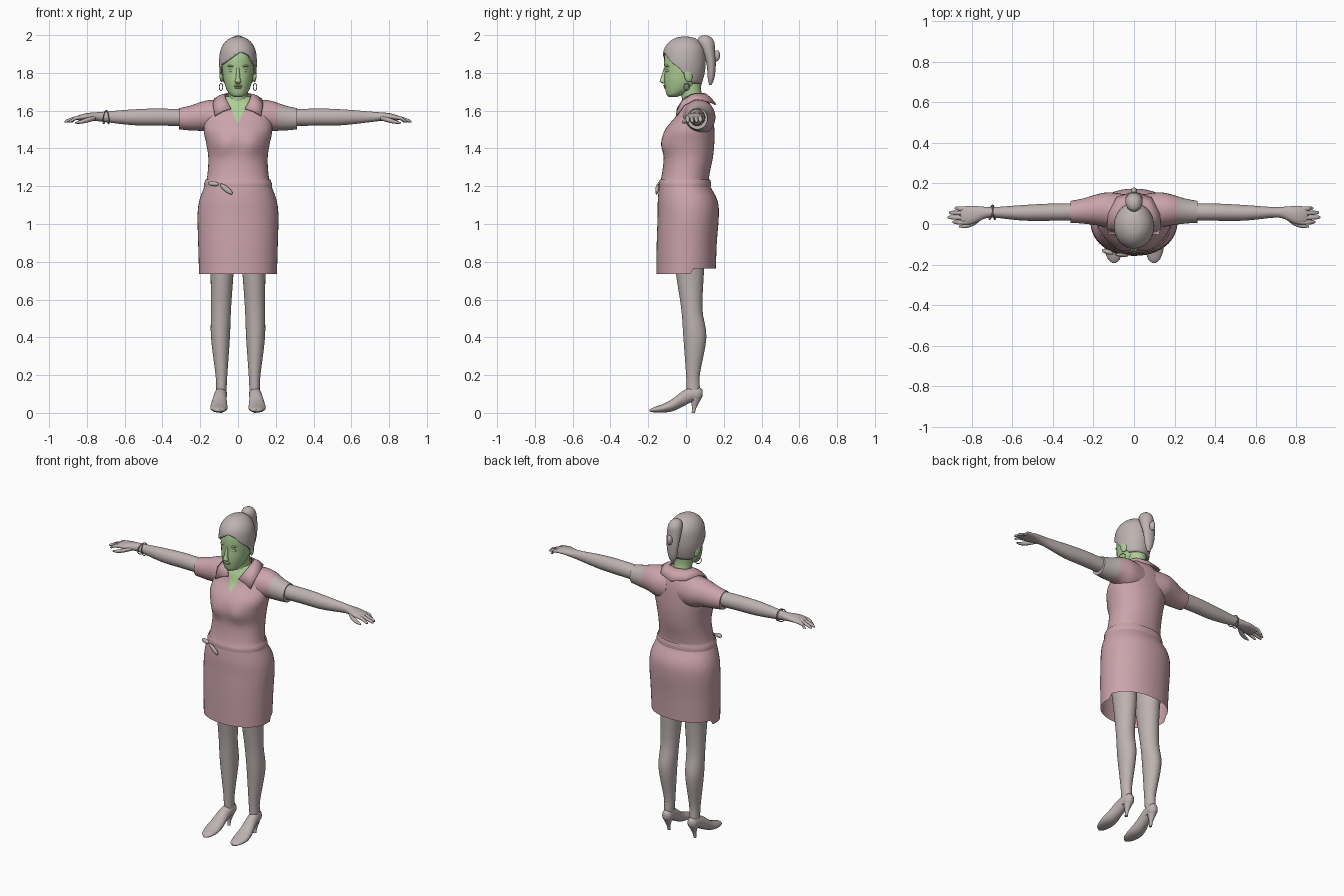
import bpy, bmesh, math
from mathutils import Vector, Matrix

if "Cube" in bpy.data.objects:
    bpy.data.objects.remove(bpy.data.objects["Cube"])


def material(name, rgb):
    m = bpy.data.materials.new(name)
    m.use_nodes = True
    m.diffuse_color = (*rgb, 1)
    bsdf = m.node_tree.nodes["Principled BSDF"]
    bsdf.inputs["Base Color"].default_value = (*rgb, 1)
    bsdf.inputs["Roughness"].default_value = 0.7
    return m


PINK = material("dusty_pink", (0.60, 0.37, 0.41))
GREY = material("warm_grey", (0.51, 0.45, 0.44))
GREEN = material("pale_green", (0.42, 0.62, 0.30))


def finish(name, bm, mats, mirror=False, angle=50):
    """Turn a bmesh into a smooth-shaded object."""
    bmesh.ops.recalc_face_normals(bm, faces=bm.faces)
    me = bpy.data.meshes.new(name)
    for f in bm.faces:
        f.smooth = True
    bm.to_mesh(me)
    bm.free()
    me.set_sharp_from_angle(angle=math.radians(angle))
    for m in mats:
        me.materials.append(m)
    ob = bpy.data.objects.new(name, me)
    bpy.context.collection.objects.link(ob)
    if mirror:
        ob.modifiers.new("mirror", "MIRROR").use_mirror_merge = False
    return ob


def smooth_path(rows, steps):
    """Catmull-Rom interpolation between the given sections."""
    out = []
    for i in range(len(rows) - 1):
        quad = [rows[max(0, min(len(rows) - 1, i + k))] for k in (-1, 0, 1, 2)]
        for s in range(steps):
            t = s / steps
            out.append([b + 0.5 * t * (c - a + t * (2*a - 5*b + 4*c - d + t * (3*(b - c) + d - a)))
                        for a, b, c, d in zip(*quad)])
    return out + [list(rows[-1])]


def loft(axis, rows, sides=28, steps=4, power=2.0, caps=(True, True)):
    """Skin elliptical sections (position, centre u, centre v, radius u, radius v)."""
    bm = bmesh.new()
    rings = []
    for p, cu, cv, ru, rv in smooth_path(rows, steps):
        ring = []
        for k in range(sides):
            a = math.tau * k / sides
            c, s = math.cos(a), math.sin(a)
            u = cu + ru * math.copysign(abs(c) ** (2 / power), c)
            v = cv + rv * math.copysign(abs(s) ** (2 / power), s)
            ring.append(bm.verts.new({"x": (p, u, v), "y": (u, p, v), "z": (u, v, p)}[axis]))
        rings.append(ring)
    for lo, hi in zip(rings, rings[1:]):
        for k in range(sides):
            n = (k + 1) % sides
            bm.faces.new((lo[k], lo[n], hi[n], hi[k]))
    for use, ring in zip(caps, (rings[0], rings[-1])):
        if use:
            bm.faces.new(ring)
    return bm


def blob(name, loc, size, mat, rot=(0, 0, 0), mirror=False):
    """Stretched sphere."""
    bm = bmesh.new()
    bmesh.ops.create_uvsphere(bm, u_segments=20, v_segments=12, radius=1)
    turn = Matrix.Rotation(rot[2], 4, "Z") @ Matrix.Rotation(rot[1], 4, "Y") @ Matrix.Rotation(rot[0], 4, "X")
    bm.transform(Matrix.Translation(loc) @ turn @ Matrix.Diagonal((*size, 1)))
    return finish(name, bm, [mat], mirror)


def hoop(name, loc, radius, wire, axis, mat, mirror=False):
    """Thin ring around an axis."""
    bm = bmesh.new()
    n, m = 24, 6
    turn = Vector((0, 0, 1)).rotation_difference(Vector(axis)).to_matrix()
    grid = []
    for i in range(n):
        a = math.tau * i / n
        row = []
        for j in range(m):
            b = math.tau * j / m
            r = radius + wire * math.cos(b)
            p = Vector((r * math.cos(a), r * math.sin(a), wire * math.sin(b)))
            row.append(bm.verts.new(turn @ p + Vector(loc)))
        grid.append(row)
    for i in range(n):
        for j in range(m):
            i2, j2 = (i + 1) % n, (j + 1) % m
            bm.faces.new((grid[i][j], grid[i2][j], grid[i2][j2], grid[i][j2]))
    return finish(name, bm, [mat], mirror)


def cut(bm, point, normal):
    bmesh.ops.bisect_plane(bm, geom=bm.verts[:] + bm.edges[:] + bm.faces[:],
                           plane_co=point, plane_no=normal)


# Dress body, with bust shaping, stepped hem and a V neckline
bm = loft("z", [(.735, 0, 0, .206, .157), (.9, 0, .004, .211, .159), (1.05, 0, .012, .214, .162),
                (1.13, 0, .008, .203, .157), (1.21, 0, -.008, .174, .132), (1.26, 0, -.002, .162, .126),
                (1.35, 0, .012, .157, .13), (1.43, 0, .012, .169, .138), (1.5, 0, .02, .182, .13),
                (1.57, 0, .045, .17, .1), (1.62, 0, .05, .14, .085), (1.65, 0, .05, .1, .07),
                (1.675, 0, .045, .066, .056)], sides=48, power=2.15, caps=(False, True))
for v in bm.verts:
    if v.co.z < .74 and v.co.y > .04:
        v.co.z += .035
    if v.co.y < 0:
        bump = math.exp(-((abs(v.co.x) - .075) / .05) ** 2 - ((v.co.z - 1.42) / .06) ** 2)
        v.co.y -= .014 * bump
for side in (-1, 1):
    cut(bm, (0, 0, 1.53), (1, 0, -.46 * side))
for f in bm.faces:
    c = f.calc_center_median()
    if c.y < .03 and abs(c.x) < .46 * (c.z - 1.53):
        f.material_index = 1
finish("dress", bm, [PINK, GREEN])

# Sash and its tied ends
finish("sash", loft("z", [(1.195, 0, -.006, .181, .138), (1.215, 0, -.006, .179, .138),
                          (1.235, 0, -.005, .171, .133)], sides=48, power=2.15,
                    caps=(False, False)), [PINK])
blob("sash_loop", (-.13, -.137, 1.213), (.03, .012, .013), GREY, (0, .1, -.3))
blob("sash_tail", (-.062, -.153, 1.185), (.042, .009, .014), GREY, (0, .68, -.1))

# Sleeves
for name, side, mat in (("right_sleeve", -1, PINK), ("left_sleeve", 1, GREY)):
    bm = loft("x", [(.04, .055, 1.56, .09, .1), (.12, .068, 1.565, .088, .093), (.18, .07, 1.571, .077, .08),
                    (.25, .064, 1.561, .062, .066), (.312, .06, 1.557, .054, .056)])
    bm.transform(Matrix.Diagonal((side, 1, 1, 1)))
    for f in bm.faces:
        f.material_index = int(f.calc_center_median().x > .21)
    finish(name, bm, [PINK, mat])

# Collar, folded down around the neck
bm = bmesh.new()
inner = [(0, .1, 1.69), (.055, .085, 1.69), (.07, .03, 1.685), (.062, -.018, 1.655), (.036, -.045, 1.61)]
outer = [(0, .158, 1.632), (.085, .13, 1.645), (.125, .05, 1.66), (.132, -.01, 1.63), (.122, -.05, 1.572)]
pairs = []
for a, b in zip(inner, outer):
    mid = (Vector(a) + Vector(b)) / 2 + Vector((0, 0, .006))
    pairs.append([bm.verts.new(p) for p in (a, mid, b)])
for p, q in zip(pairs, pairs[1:]):
    for k in (0, 1):
        bm.faces.new((p[k], p[k + 1], q[k + 1], q[k]))
collar = finish("collar", bm, [PINK])
collar.modifiers.new("mirror", "MIRROR").use_clip = True
collar.modifiers.new("thickness", "SOLIDIFY").thickness = .008
collar.modifiers["thickness"].offset = 0

# Arms and hands
finish("arms", loft("x", [(.25, .06, 1.562, .043, .044), (.42, .058, 1.566, .042, .045),
                          (.55, .055, 1.565, .038, .042), (.69, .057, 1.567, .026, .029),
                          (.74, .055, 1.568, .03, .024), (.8, .044, 1.568, .045, .019),
                          (.845, .043, 1.562, .042, .013), (.856, .043, 1.56, .034, .007)]), [GREY], True)
for name, y, tip in (("index", .008, .895), ("middle", .031, .918),
                     ("ring", .054, .912), ("little", .075, .885)):
    finish(name + "_fingers", loft("x", [(.82, y, 1.566, .01, .01), (.86, y, 1.56, .011, .01),
                                         (tip - .012, y + .002, 1.546, .009, .008),
                                         (tip, y + .002, 1.541, .003, .003)], sides=12), [GREY], True)
finish("thumbs", loft("x", [(.755, .03, 1.562, .012, .012), (.79, .006, 1.552, .014, .013),
                            (.83, -.009, 1.541, .011, .01), (.862, -.012, 1.535, .004, .004)],
                      sides=12), [GREY], True)
for x, tilt in ((-.69, .15), (-.705, -.2)):
    hoop("bracelet", (x, .057, 1.566), .036, .003, (1, tilt, tilt), GREY)

# Legs and heeled shoes
finish("legs", loft("z", [(.07, .09, .04, .026, .032), (.14, .088, .038, .028, .035), (.21, .088, .037, .032, .037),
                          (.4, .093, .047, .05, .061), (.55, .09, .031, .053, .056),
                          (.75, .085, .02, .062, .075), (.95, .09, .015, .08, .09)]), [GREY], True)
finish("shoes", loft("y", [(-.192, .098, .012, .008, .005), (-.172, .099, .016, .03, .013),
                           (-.12, .101, .025, .045, .023), (-.07, .1, .042, .043, .033),
                           (-.02, .096, .073, .036, .041), (.03, .091, .097, .032, .04),
                           (.07, .088, .1, .028, .035), (.088, .088, .104, .012, .018)]), [GREY], True)
finish("shoe_heels", loft("z", [(0, .09, .038, .009, .009), (.03, .09, .044, .011, .012),
                                (.078, .089, .052, .025, .03)], sides=16), [GREY], True)

# Neck and head
finish("neck", loft("z", [(1.58, 0, .045, .07, .06), (1.66, 0, .035, .054, .056),
                          (1.71, 0, .025, .052, .055), (1.78, 0, .025, .055, .06)]), [GREEN])
finish("head", loft("z", [(1.672, 0, -.07, .018, .02), (1.684, 0, -.06, .042, .042),
                          (1.715, 0, -.035, .062, .075), (1.76, 0, -.02, .076, .095),
                          (1.81, 0, -.014, .083, .099), (1.86, 0, -.012, .085, .104),
                          (1.91, 0, -.012, .08, .097), (1.95, 0, -.01, .058, .072),
                          (1.972, 0, -.01, .02, .03)], sides=32), [GREEN])
finish("nose", loft("z", [(1.745, 0, -.118, .012, .01), (1.755, 0, -.122, .017, .017),
                          (1.775, 0, -.118, .011, .015), (1.825, 0, -.108, .008, .009)],
                    sides=12), [GREEN])
blob("upper_lip", (0, -.112, 1.732), (.024, .009, .006), GREEN)
blob("lower_lip", (0, -.108, 1.722), (.02, .009, .006), GREEN)
blob("chin", (0, -.083, 1.688), (.022, .018, .016), GREEN)
blob("eyes", (.034, -.098, 1.812), (.017, .008, .008), GREEN, (0, 0, .3), True)
blob("brows", (.036, -.1, 1.836), (.022, .009, .006), GREEN, (0, 0, .3), True)
blob("ears", (.087, .012, 1.785), (.01, .022, .034), GREEN, (.2, 0, .25), True)
hoop("earrings", (.09, .004, 1.725), .018, .0025, (1, .6, 0), GREY, True)

# Hair cap, trimmed to a side-parted hairline
bm = loft("z", [(1.73, 0, -.018, .082, .098), (1.8, 0, -.011, .096, .11), (1.86, 0, -.01, .1, .114),
                (1.92, 0, -.01, .093, .108), (1.96, 0, -.008, .072, .085),
                (1.984, 0, -.006, .042, .052), (1.992, 0, -.005, .012, .016)], sides=48)
cut(bm, (0, 0, 1.745), (0, 0, 1))
cut(bm, (0, 0, 1.785), (0, 1.05, 1))
cut(bm, (.035, 0, 1.925), (-.66, 0, 1))
cut(bm, (.035, 0, 1.925), (1.5, 0, 1))
bald = []
for f in bm.faces:
    c = f.calc_center_median()
    dx = c.x - .035
    parting = 1.925 + min(.66 * dx, -1.5 * dx)
    if c.z < 1.745 or (c.z < 1.785 - 1.05 * c.y and (c.z < parting or c.y > -.03)):
        bald.append(f)
bmesh.ops.delete(bm, geom=bald, context="FACES")
hair = finish("hair", bm, [GREY])
hair.modifiers.new("thickness", "SOLIDIFY").thickness = .012

# Ponytail and hair tie
finish("ponytail", loft("z", [(1.735, 0, .128, .006, .006), (1.775, 0, .133, .026, .018),
                              (1.85, 0, .133, .038, .025), (1.92, 0, .118, .043, .036),
                              (1.965, 0, .105, .04, .044), (1.99, 0, .1, .026, .03),
                              (1.999, 0, .1, .008, .01)]), [GREY])
blob("hair_tie", (0, .162, 1.89), (.016, .018, .03), GREY, (-.1, 0, 0))
